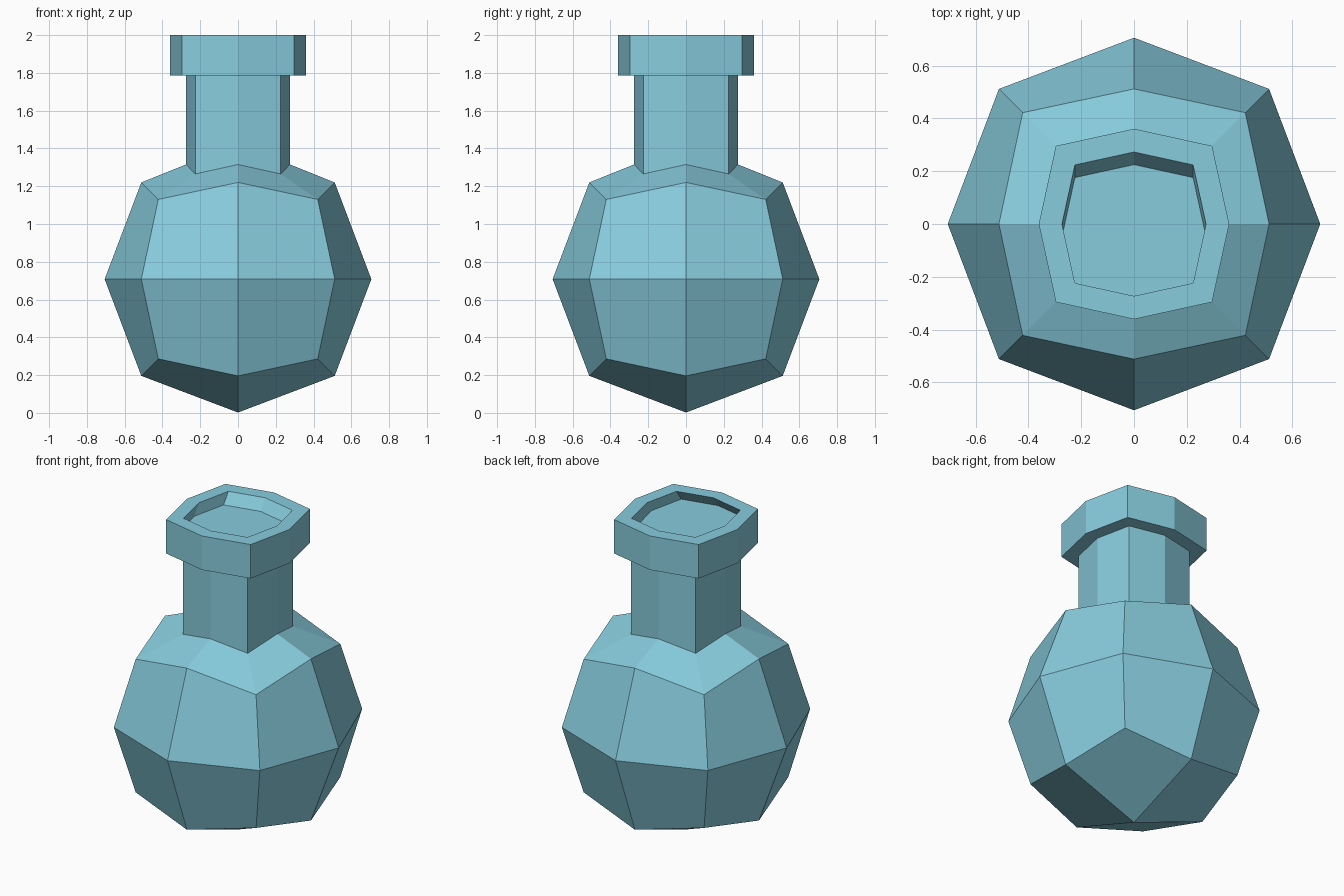
import bpy, bmesh

if "Cube" in bpy.data.objects:
    bpy.data.objects.remove(bpy.data.objects["Cube"])

CENTRE_Z = 0.708
# distance from the centre for face-middle, edge-middle and corner points of the cube
SPREAD = {1: 0.706, 2: 0.512, 3: 0.422}

glass = bpy.data.materials.new("pale blue")
glass.diffuse_color = (0.245, 0.605, 0.725, 1)
glass.use_nodes = True
glass.node_tree.nodes["Principled BSDF"].inputs["Base Color"].default_value = glass.diffuse_color

# Round body: cube with each side cut in four and pushed out
bm = bmesh.new()
bmesh.ops.create_cube(bm, size=2)
bmesh.ops.subdivide_edges(bm, edges=bm.edges[:], cuts=1, use_grid_fill=True)
for v in bm.verts:
    r = SPREAD[sum(abs(c) > 0.5 for c in v.co)]
    v.co = [round(c) * r for c in v.co]
    v.co.z += CENTRE_Z

# Open the top so the neck can be pulled out of it
top = max(bm.verts, key=lambda v: v.co.z)
bmesh.ops.delete(bm, geom=[top], context='VERTS')
ring = [e for e in bm.edges if e.is_boundary]


def pull(edges, axis_r, corner_r, z_axis, z_corner, dy=0):
    """Extrude the eight-sided ring to a new size and height."""
    geom = bmesh.ops.extrude_edge_only(bm, edges=edges)["geom"]
    for v in (g for g in geom if isinstance(g, bmesh.types.BMVert)):
        sx, sy = [0 if abs(c) < 0.05 else (1 if c > 0 else -1) for c in v.co.xy]
        corner = sx != 0 and sy != 0
        r = corner_r if corner else axis_r
        v.co = (sx * r, sy * r + dy, z_corner if corner else z_axis)
    return [g for g in geom if isinstance(g, bmesh.types.BMEdge)]


# Shoulder, neck, collar and shallow recess (its floor sits slightly forward)
ring = pull(ring, 0.275, 0.226, 1.315, 1.265)
ring = pull(ring, 0.275, 0.226, 1.785, 1.785)
ring = pull(ring, 0.361, 0.296, 1.785, 1.785)
ring = pull(ring, 0.361, 0.296, 2.0, 2.0)
ring = pull(ring, 0.273, 0.224, 2.0, 2.0)
ring = pull(ring, 0.273, 0.224, 1.932, 1.932, -0.048)
bmesh.ops.contextual_create(bm, geom=ring)
bmesh.ops.recalc_face_normals(bm, faces=bm.faces[:])

mesh = bpy.data.meshes.new("flask")
bm.to_mesh(mesh)
bm.free()
mesh.materials.append(glass)
bpy.context.collection.objects.link(bpy.data.objects.new("flask", mesh))
